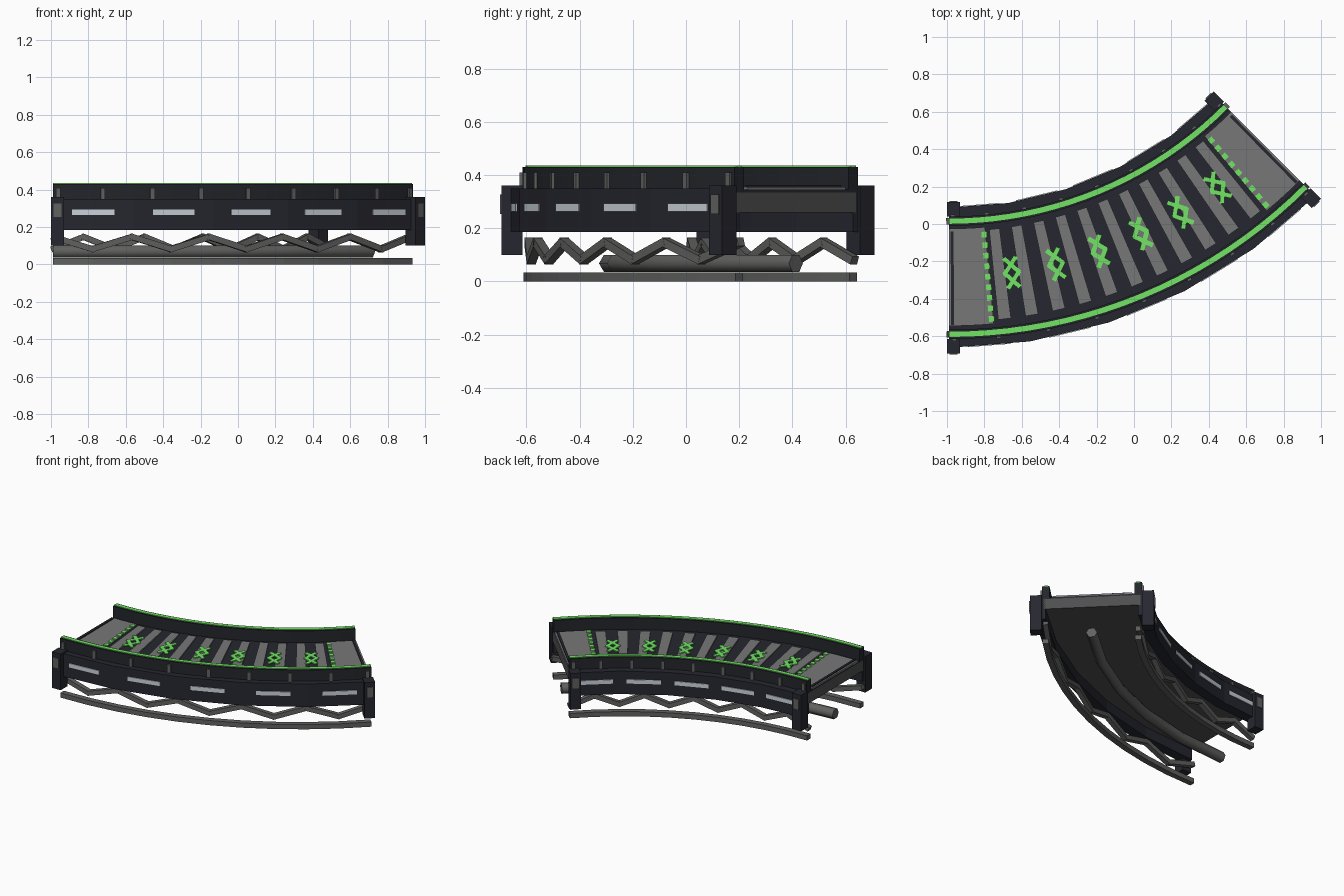
import bpy, bmesh, math
from mathutils import Vector, Matrix

if "Cube" in bpy.data.objects:
    bpy.data.objects.remove(bpy.data.objects["Cube"])

CX, CY, TURN = -0.99, 2.11, 45.0      # centre of the bend and its angle
R_IN, R_MID, R_OUT = 2.095, 2.4, 2.70


def material(name, rgb):
    m = bpy.data.materials.new(name)
    m.diffuse_color = (*rgb, 1)
    m.use_nodes = True
    m.node_tree.nodes["Principled BSDF"].inputs["Base Color"].default_value = m.diffuse_color
    return m


NAVY = material("dark navy", (0.0195, 0.0205, 0.029))
WALL = material("dark slate", (0.017, 0.019, 0.024))
GREY = material("deck grey", (0.185, 0.185, 0.185))
STEEL = material("truss grey", (0.12, 0.12, 0.118))
UNDER = material("underside grey", (0.078, 0.078, 0.078))
PALE = material("pale panel", (0.60, 0.66, 0.71))
GREEN = material("bright green", (0.17, 0.78, 0.13))


def point(r, a, z):
    t = math.radians(a)
    return Vector((CX + r * math.sin(t), CY - r * math.cos(t), z))


def frame(r, a, z):
    """Local x along the road, local y towards the bend centre."""
    return Matrix.Translation(point(r, a, z)) @ Matrix.Rotation(math.radians(a), 4, 'Z')


def finish(bm, name, mat):
    bmesh.ops.recalc_face_normals(bm, faces=bm.faces)
    me = bpy.data.meshes.new(name)
    bm.to_mesh(me)
    bm.free()
    me.materials.append(mat)
    ob = bpy.data.objects.new(name, me)
    bpy.context.collection.objects.link(ob)
    return ob


def sweep(bm, profile, a0, a1, n):
    """Sweep an (r, z) outline around the bend."""
    rings = [[bm.verts.new(point(r, a0 + (a1 - a0) * i / n, z)) for r, z in profile]
             for i in range(n + 1)]
    k = len(profile)
    for p, q in zip(rings, rings[1:]):
        for j in range(k):
            bm.faces.new((p[j], p[(j + 1) % k], q[(j + 1) % k], q[j]))
    bm.faces.new(rings[0])
    bm.faces.new(rings[-1])


def rect(r0, r1, z0, z1):
    return [(r0, z0), (r1, z0), (r1, z1), (r0, z1)]


def band(name, mat, r0, r1, z0, z1, a0=0, a1=TURN, n=20):
    bm = bmesh.new()
    sweep(bm, rect(r0, r1, z0, z1), a0, a1, n)
    return finish(bm, name, mat)


def box(bm, mat4, size):
    bmesh.ops.create_cube(bm, size=1, matrix=mat4 @ Matrix.Diagonal((*size, 1)))


def beam(bm, p, q, w, h):
    d = q - p
    rot = d.to_track_quat('X', 'Z').to_matrix().to_4x4()
    box(bm, Matrix.Translation((p + q) / 2) @ rot, (d.length + w * 0.5, w, h))


# Deck slab and dark road surface
band("deck_slab", UNDER, 2.08, 2.715, 0.26, 0.335)
band("road_surface", NAVY, 2.08, 2.715, 0.335, 0.346)

# Grey end plates, cross bars, end strips
bm = bmesh.new()
for a in (0, TURN - 5.2):
    sweep(bm, rect(2.135, 2.655, 0.343, 0.356), a, a + 5.2, 3)
finish(bm, "end_plates", GREY)
bm = bmesh.new()
for i in range(11):
    a = TURN / 2 + (i - 5) * 3.2
    sweep(bm, rect(2.15, 2.635, 0.343, 0.356), a - 0.75, a + 0.75, 1)
finish(bm, "road_bars", GREY)
bm = bmesh.new()
for a in (0.45, TURN - 0.45):
    box(bm, frame(R_MID, a, 0.356), (0.016, 0.50, 0.012))
finish(bm, "end_strips", NAVY)

# Green dashes and crossed diamonds on the road
bm = bmesh.new()
for a in (5.0, TURN - 4.85):
    for i in range(9):
        box(bm, frame(2.175 + i * 0.0565, a, 0.358), (0.03, 0.031, 0.007))
finish(bm, "green_dashes", GREEN)
bm = bmesh.new()
for i in range(6):
    f = frame(2.394, 8.1 + i * 5.76, 0.359)
    for sx in (-1, 1):
        for sy in (-1, 1):
            beam(bm, f @ Vector((-0.037 * sx, 0, 0)), f @ Vector((0.029 * sx, 0.078 * sy, 0)),
                 0.025, 0.008)
finish(bm, "green_diamonds", GREEN)

panels, windows, ribs, posts, plates, truss = (bmesh.new() for _ in range(6))
for side, rc, s in (("inner", R_IN, -1), ("outer", R_OUT, 1)):
    # Parapet wall with green top line, and bottom chord
    band(side + "_parapet", WALL, rc - 0.025, rc + 0.025, 0.335, 0.43)
    band(side + "_green_line", GREEN, rc - 0.014, rc + 0.014, 0.429, 0.435)
    band(side + "_bottom_chord", STEEL, rc - 0.02, rc + 0.02, 0, 0.034, n=10)

    # Straight side panels with pale windows
    face = rc + s * 0.072
    for i in range(5):
        sweep(panels, rect(min(rc, face), max(rc, face), 0.185, 0.35), i * 9, i * 9 + 9, 1)
        flat = face * math.cos(math.radians(4.5))
        box(windows, frame(flat, i * 9 + 4.5, 0.278), (0.228, 0.009, 0.029))

    # Small ribs on the parapet
    for i in range(9):
        a = min(max(i * TURN / 8, 0.6), TURN - 0.6)
        box(ribs, frame(rc + s * 0.028, a, 0.378), (0.024, 0.016, 0.062))

    # Corner posts with little plates
    for a, e in ((0, 1), (TURN, -1)):
        f = frame(rc + s * 0.064, a, 0.23) @ Matrix.Translation((e * 0.025, 0, 0))
        box(posts, f, (0.07, 0.078, 0.26))
        box(plates, f @ Matrix.Translation((0, -s * 0.04, 0.06)), (0.042, 0.009, 0.072))

    # Zigzag truss, opposite phase on the two sides
    pts = [point(rc, i * 4.5, 0.147 if (i % 2 == 0) == (s == 1) else 0.082) for i in range(11)]
    for p, q in zip(pts, pts[1:]):
        beam(truss, p, q, 0.034, 0.032)

finish(panels, "side_panels", NAVY)
finish(windows, "side_windows", PALE)
finish(ribs, "parapet_ribs", STEEL)
finish(posts, "corner_posts", NAVY)
finish(plates, "post_plates", STEEL)
finish(truss, "zigzag_truss", STEEL)

# Six-sided middle pipe under the deck
bm = bmesh.new()
ring = [(R_MID + 0.037 * math.cos(i * math.pi / 3), 0.068 + 0.037 * math.sin(i * math.pi / 3))
        for i in range(6)]
sweep(bm, ring, 0, TURN, 5)
pipe = finish(bm, "middle_pipe", STEEL)
bpy.context.view_layer.objects.active = pipe
pipe.select_set(True)
bpy.ops.object.shade_smooth_by_angle(angle=math.radians(65))
